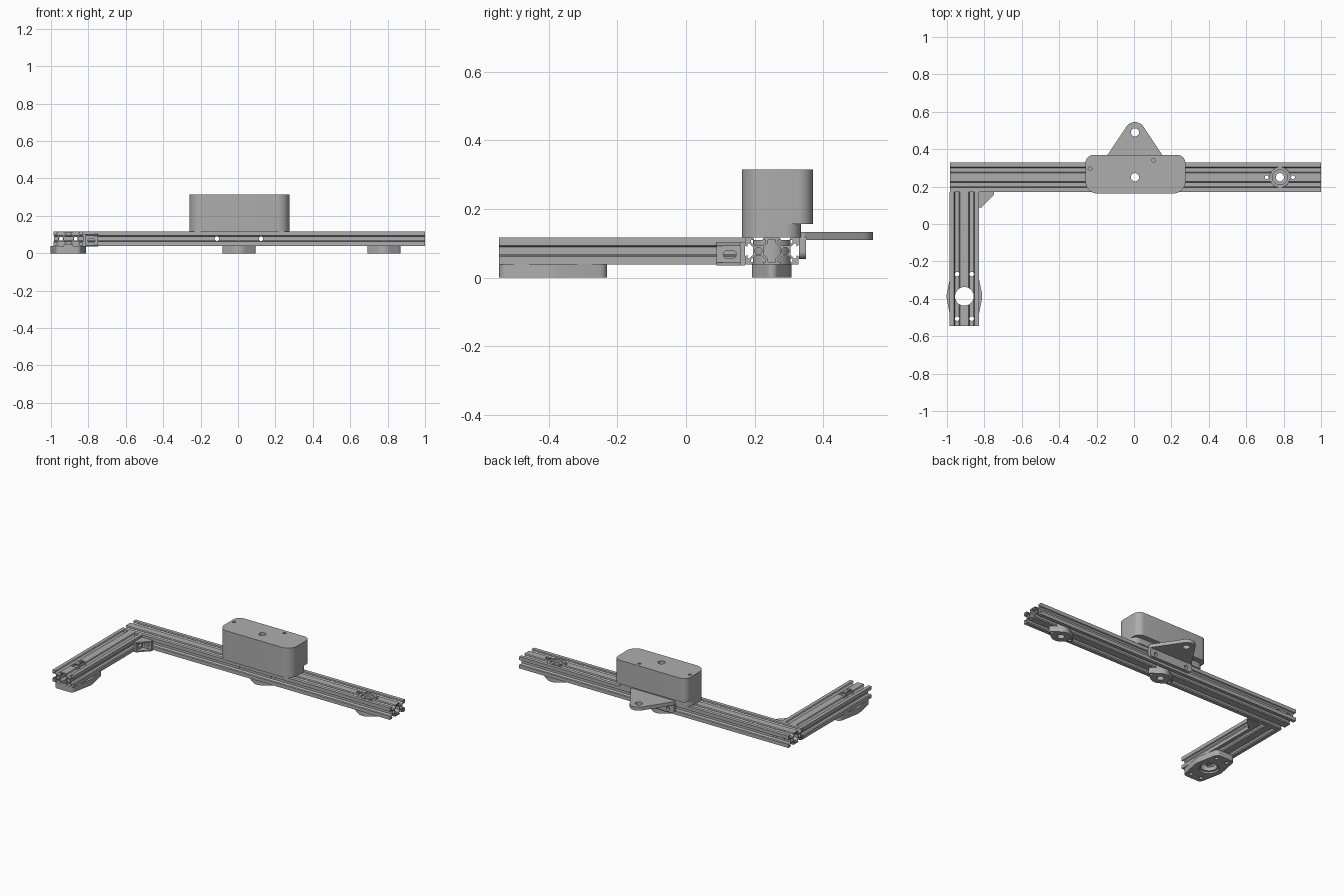
import bpy, bmesh, math
from mathutils import Matrix, Vector
from mathutils.geometry import convex_hull_2d

cube = bpy.data.objects.get("Cube")
if cube:
    bpy.data.objects.remove(cube, do_unlink=True)

grey = bpy.data.materials.new("plain grey")
grey.use_nodes = True
tone = (0.42, 0.42, 0.42, 1)
grey.diffuse_color = tone
grey.node_tree.nodes["Principled BSDF"].inputs["Base Color"].default_value = tone

# Frames: columns give the world direction of profile u, profile v and extrusion
ALONG_X = Matrix(((0, 0, 1), (1, 0, 0), (0, 1, 0)))
ALONG_Y = Matrix(((1, 0, 0), (0, 0, -1), (0, 1, 0)))
ALONG_Z = Matrix.Identity(3)


def circle(x, y, r, n=32):
    return [(x + r * math.cos(2 * math.pi * i / n), y + r * math.sin(2 * math.pi * i / n))
            for i in range(n)]


def hull(*discs):
    pts = [Vector(p) for d in discs for p in circle(*d)]
    return [tuple(pts[i]) for i in convex_hull_2d(pts)]


def rect(x0, x1, y0, y1):
    return [(x0, y0), (x1, y0), (x1, y1), (x0, y1)]


def baked(ob):
    bpy.context.view_layer.update()
    return bpy.data.meshes.new_from_object(ob.evaluated_get(bpy.context.evaluated_depsgraph_get()))


def prism(name, loops, lo, hi, frame=ALONG_Z, offset=(0, 0, 0)):
    """Extrude an outline with holes from lo to hi along the frame's axis."""
    curve = bpy.data.curves.new(name, "CURVE")
    curve.dimensions = "2D"
    curve.fill_mode = "BOTH"
    curve.extrude = (hi - lo) / 2
    for loop in loops:
        s = curve.splines.new("POLY")
        s.points.add(len(loop) - 1)
        s.use_cyclic_u = True
        for p, (x, y) in zip(s.points, loop):
            p.co = (x, y, 0, 1)
    temp = bpy.data.objects.new(name + " outline", curve)
    bpy.context.collection.objects.link(temp)
    mesh = baked(temp)
    bpy.data.objects.remove(temp, do_unlink=True)
    mesh.transform(Matrix.Translation((0, 0, (lo + hi) / 2)))
    mesh.transform(Matrix.Translation(offset) @ frame.to_4x4())
    bm = bmesh.new()
    bm.from_mesh(mesh)
    bmesh.ops.remove_doubles(bm, verts=bm.verts, dist=1e-5)
    bmesh.ops.recalc_face_normals(bm, faces=bm.faces)
    bm.to_mesh(mesh)
    bm.free()
    mesh.materials.clear()
    mesh.materials.append(grey)
    ob = bpy.data.objects.new(name, mesh)
    bpy.context.collection.objects.link(ob)
    return ob


def drill(ob, cutters):
    for c in cutters:
        c.hide_render = True
        mod = ob.modifiers.new("drill", "BOOLEAN")
        mod.object, mod.operation, mod.solver = c, "DIFFERENCE", "EXACT"
    mesh = baked(ob)
    ob.modifiers.clear()
    ob.data = mesh
    for c in cutters:
        bpy.data.objects.remove(c, do_unlink=True)


def bore_z(x, y, r, lo=-0.1, hi=0.5):
    return prism("bore", [circle(x, y, r)], lo, hi)


# Slotted rail profile, in millimetres then scaled
MM = 0.00392
half = [(4.1, 10), (3.1, 8.2), (5.5, 8.2), (5.5, 6.6), (2.8, 3.9)]
slot = half + [(-u, v) for u, v in reversed(half)]
outline = [(20, 10)]
for turn, shift in ((0, 10), (0, -10), (1, -10), (2, -10), (2, 10), (3, 10)):
    c, s = round(math.cos(turn * math.pi / 2)), round(math.sin(turn * math.pi / 2))
    outline += [(c * u - s * v + shift, s * u + c * v) for u, v in slot]
    corner = {(0, -10): (-20, 10), (1, -10): (-20, -10), (2, 10): (20, -10)}.get((turn, shift))
    if corner:
        outline.append(corner)
quarter = [(6.1, 2.7), (2.7, 6), (2.7, 8.2)]
upper = quarter + [(-u, v) for u, v in reversed(quarter)]
cavity = upper + [(-u, -v) for u, v in upper]
rail = [[(u * MM, v * MM) for u, v in loop]
        for loop in (outline, cavity, circle(-10, 0, 2.7, 20), circle(10, 0, 2.7, 20))]

RAIL_Y, ARM_X, MID_Z = 0.25, -0.907, 0.078
HUBS = {"middle": 0.005, "left": 0.78}
FOOT_Y = -0.387
corners = [(sx, sy) for sx in (-1, 1) for sy in (-1, 1)]

# Long rail and side arm
long_rail = prism("long_rail", rail, -0.985, 1.0, ALONG_X, (0, RAIL_Y, MID_Z))
cuts = [prism("bore", [circle(x, MID_Z, r)], -0.4, -0.1, ALONG_Y)
        for x, r in ((-0.113, 0.012), (0.123, 0.012),
                     (ARM_X - 10 * MM, 0.0106), (ARM_X + 10 * MM, 0.0106))]
for x in HUBS.values():
    cuts += [bore_z(x, RAIL_Y, 0.055), bore_z(x - 0.07, RAIL_Y, 0.01), bore_z(x + 0.07, RAIL_Y, 0.01)]
drill(long_rail, cuts)

side_arm = prism("side_arm", rail, -0.172, 0.545, ALONG_Y, (ARM_X, 0, MID_Z))
drill(side_arm, [bore_z(ARM_X, FOOT_Y, 0.05)]
      + [bore_z(ARM_X + sx * 0.039, FOOT_Y + sy * 0.119, 0.012) for sx, sy in corners])

# Flanged feet with bosses seated in the long rail
for side, x in HUBS.items():
    shaft = circle(x, RAIL_Y, 0.022)
    flange = hull((x, RAIL_Y, 0.058, 48), (x - 0.07, RAIL_Y, 0.018), (x + 0.07, RAIL_Y, 0.018))
    prism(side + "_foot", [flange, shaft, circle(x - 0.07, RAIL_Y, 0.01),
                           circle(x + 0.07, RAIL_Y, 0.01)], 0, 0.0388)
    prism(side + "_foot_boss", [circle(x, RAIL_Y, 0.0545), shaft], 0.0388, 0.098)
    prism(side + "_foot_rim", [circle(x, RAIL_Y, 0.0545), circle(x, RAIL_Y, 0.04)], 0.098, 0.11)

# Large foot under the side arm
plate = hull((ARM_X, FOOT_Y, 0.095, 64),
             *[(ARM_X + sx * 0.045, FOOT_Y + sy * 0.1325, 0.025) for sx, sy in corners])
screws = [circle(ARM_X + sx * 0.039, FOOT_Y + sy * 0.119, 0.012) for sx, sy in corners]
arm_foot = prism("arm_foot", [plate, circle(ARM_X, FOOT_Y, 0.05)] + screws, 0, 0.0388)
drill(arm_foot, [bore_z(ARM_X, FOOT_Y, 0.062, -0.1, 0.012)])

# Housing: overhanging top on a shallower base
front = [(-0.195, 0.228, 0.065), (0.21, 0.228, 0.065)]
body = hull(*front, (-0.215, 0.325, 0.045), (0.23, 0.325, 0.045))
base = hull(*front, (-0.215, 0.29, 0.045), (0.23, 0.29, 0.045))
housing = prism("housing", [body, circle(0.005, RAIL_Y, 0.022)], 0.157, 0.315)
drill(housing, [bore_z(-0.235, 0.295, 0.01, 0.28), bore_z(0.105, 0.34, 0.01, 0.28)])
prism("housing_base", [base, circle(0.005, RAIL_Y, 0.022)], 0.1172, 0.157)

# Rear mounting bracket: pointed shelf and bolted leg
shelf = hull((0.005, 0.49, 0.055, 48), (-0.145, 0.342, 0.012), (0.155, 0.342, 0.012))
prism("bracket_shelf", [shelf, circle(0.005, 0.49, 0.022)], 0.11, 0.133)
leg = hull((-0.137, 0.075, 0.02), (0.147, 0.075, 0.02), (-0.147, 0.112, 0.01), (0.157, 0.112, 0.01))
prism("bracket_leg", [leg, circle(-0.113, MID_Z, 0.012), circle(0.123, MID_Z, 0.012)],
      -0.35, -0.329, ALONG_Y)

# Corner angle: two slotted plates joined by gussets
CX, CY, LOW, HIGH, T = -0.828, 0.1715, 0.035, 0.102, 0.014
prism("angle_plate_on_rail", [rect(CX, CX + 0.08, LOW, HIGH),
      hull((CX + 0.036, 0.068, 0.011), (CX + 0.052, 0.068, 0.011))], -CY, T - CY, ALONG_Y)
prism("angle_plate_on_arm", [rect(CY - 0.082, CY, LOW, HIGH),
      hull((CY - 0.052, 0.068, 0.011), (CY - 0.036, 0.068, 0.011))], CX, CX + T, ALONG_X)
gusset = [(CX, CY), (CX, CY - 0.082), (CX + T, CY - 0.082), (CX + 0.08, CY - T), (CX + 0.08, CY)]
for name, z in (("lower", LOW), ("upper", HIGH - 0.009)):
    prism("angle_gusset_" + name, [gusset], z, z + 0.009)

# Smooth round walls, crisp edges
bpy.ops.object.select_all(action="DESELECT")
for ob in bpy.context.collection.objects:
    if ob.type == "MESH":
        ob.select_set(True)
        bpy.context.view_layer.objects.active = ob
bpy.ops.object.shade_smooth_by_angle(angle=math.radians(30))
